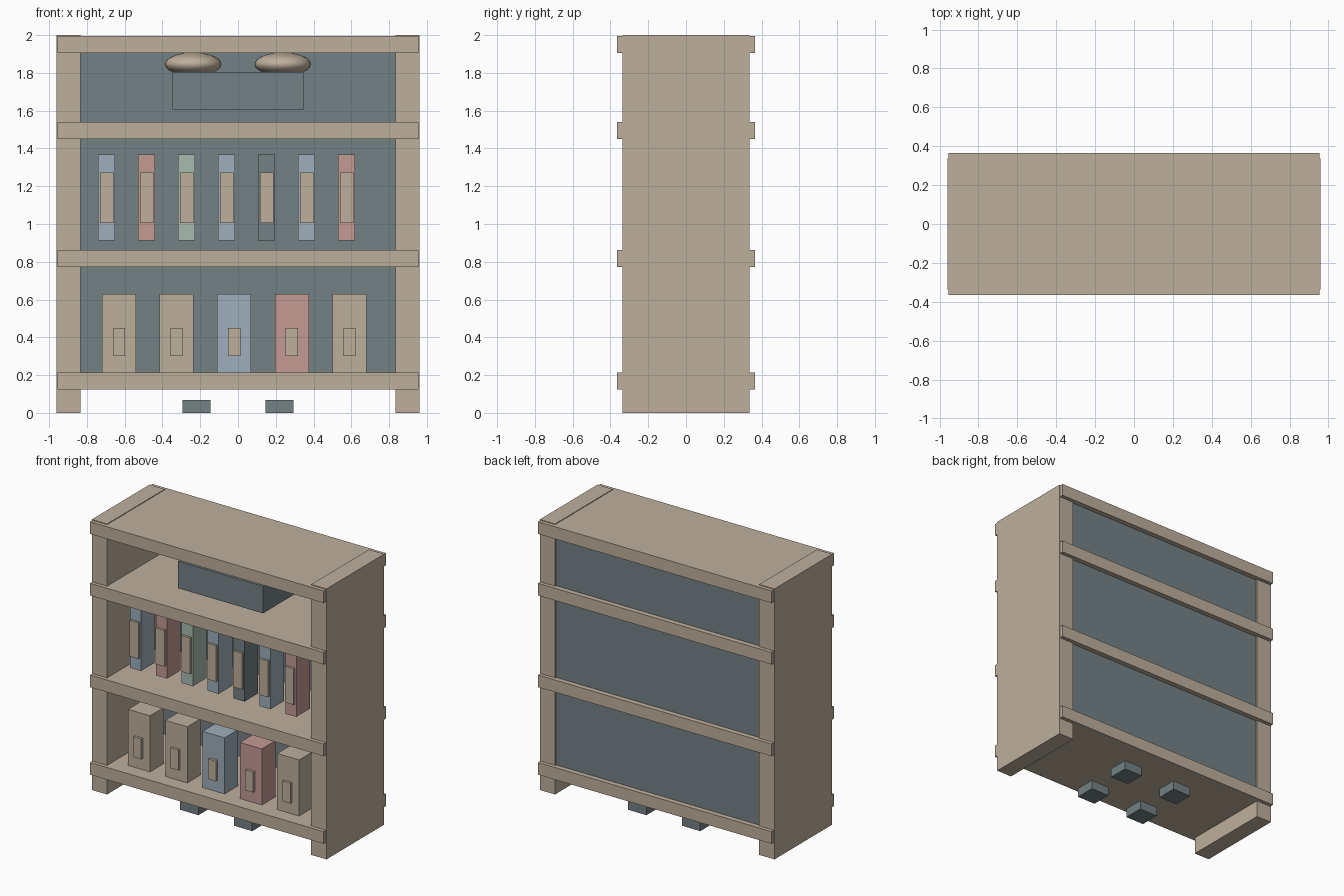
import bpy

if "Cube" in bpy.data.objects:
    bpy.data.objects.remove(bpy.data.objects["Cube"])


def material(name, rgb):
    m = bpy.data.materials.new(name)
    m.diffuse_color = (*rgb, 1)
    m.use_nodes = True
    m.node_tree.nodes["Principled BSDF"].inputs["Base Color"].default_value = m.diffuse_color
    return m


TAN = material("tan", (0.515, 0.43, 0.33))
SLATE = material("slate", (0.174, 0.22, 0.235))
BLUE = material("dusty blue", (0.342, 0.423, 0.497))
RED = material("dusty red", (0.552, 0.328, 0.296))
GREEN = material("sage green", (0.386, 0.497, 0.434))


def box(name, x, y, z, mat):
    """Box from (min, max) ranges on each axis."""
    bpy.ops.mesh.primitive_cube_add(
        size=1, location=[(r[0] + r[1]) / 2 for r in (x, y, z)])
    ob = bpy.context.object
    ob.name = name
    ob.scale = [r[1] - r[0] for r in (x, y, z)]
    bpy.ops.object.transform_apply(location=False, rotation=False, scale=True)
    ob.data.materials.append(mat)
    return ob


def around(c, half):
    return (c - half, c + half)


# Side panels
for side, s in (("left", -1), ("right", 1)):
    box(side + "_side_panel", around(s * 0.8975, 0.0625), (-0.337, 0.337), (0, 2), TAN)

# Full-depth boards, standing proud of the sides at front and back
for name, z in (("bottom_board", 0.125), ("lower_shelf", 0.772),
                ("upper_shelf", 1.45), ("top_board", 1.905)):
    box(name, (-0.955, 0.955), (-0.365, 0.365), (z, z + 0.09), TAN)

# Back panel
box("back_panel", (-0.84, 0.84), (0.29, 0.327), (0.15, 1.95), SLATE)

# Storage boxes with label plates on the bottom board
for i, mat in enumerate((TAN, TAN, BLUE, RED, TAN)):
    x = -0.63 + 0.305 * i
    box("storage_box", around(x, 0.09), (-0.257, -0.10), (0.215, 0.63), mat)
    box("storage_box_label", around(x, 0.0325), (-0.277, -0.25), (0.30, 0.45), TAN)

# Binders with spine labels
for i, mat in enumerate((BLUE, RED, GREEN, BLUE, SLATE, BLUE, RED)):
    x = -0.695 + 0.2117 * i
    box("binder", around(x, 0.045), (-0.205, -0.045), (0.912, 1.367), mat)
    box("binder_label", around(x, 0.036), (-0.222, -0.20), (1.005, 1.272), TAN)

# Crate on the upper shelf
box("crate", (-0.348, 0.348), (-0.205, 0.205), (1.605, 1.805), SLATE)

# Rounded bundles lying on the crate
for s in (-1, 1):
    bpy.ops.mesh.primitive_uv_sphere_add(segments=32, ring_count=16, radius=1,
                                         location=(s * 0.237, 0, 1.846))
    ob = bpy.context.object
    ob.name = "round_bundle"
    ob.scale = (0.149, 0.15, 0.062)
    bpy.ops.object.transform_apply(location=False, rotation=False, scale=True)
    ob.data.materials.append(TAN)
    bpy.ops.object.shade_smooth()

# Small feet underneath
for sx in (-1, 1):
    for sy in (-1, 1):
        box("foot_block", around(sx * 0.22, 0.075), around(sy * 0.18, 0.075),
            (0, 0.067), SLATE)
